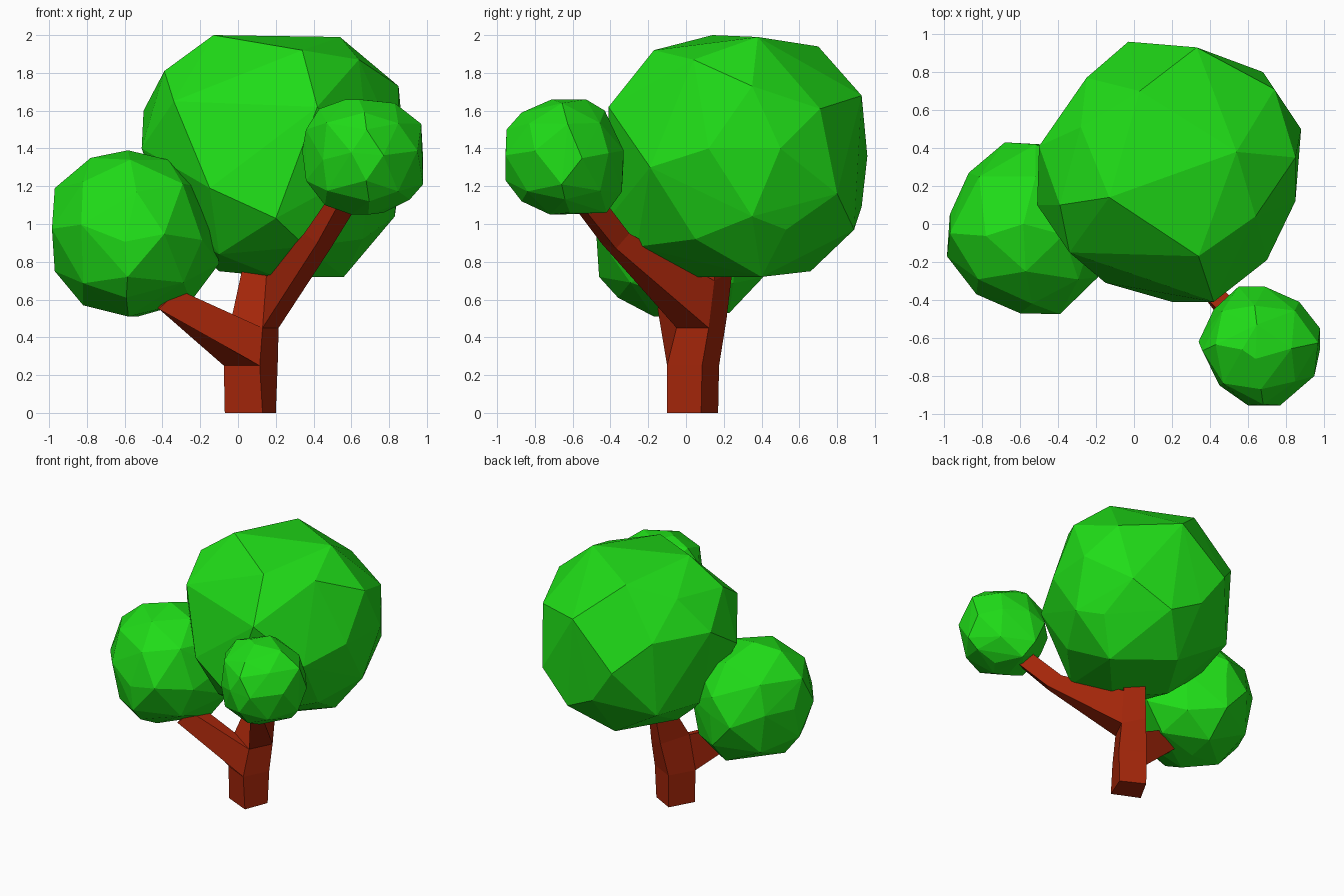
import bpy, bmesh, random
from itertools import product
from mathutils import Vector

random.seed(4)


def material(name, rgb):
    m = bpy.data.materials.new(name)
    m.diffuse_color = (*rgb, 1)
    return m


bark = material("bark", (0.37, 0.019, 0.003))
leaf = material("leaf", (0.014, 0.72, 0.009))


def finish(name, bm, mat):
    bmesh.ops.recalc_face_normals(bm, faces=bm.faces[:])
    me = bpy.data.meshes.new(name)
    bm.to_mesh(me)
    bm.free()
    me.materials.append(mat)
    ob = bpy.data.objects.new(name, me)
    bpy.context.collection.objects.link(ob)
    return ob


def limb(name, rings, cap_start=False):
    """Four-sided tapering limb lofted through corner rings."""
    bm = bmesh.new()
    vs = [[bm.verts.new(p) for p in r] for r in rings]
    for a, b in zip(vs, vs[1:]):
        for i in range(4):
            j = (i + 1) % 4
            bm.faces.new((a[i], a[j], b[j], b[i]))
    bm.faces.new(vs[-1])
    if cap_start:
        bm.faces.new(vs[0][::-1])
    return finish(name, bm, bark)


def clump(name, pts, merge):
    """Faceted leaf clump: convex hull of its corners."""
    bm = bmesh.new()
    for p in pts:
        bm.verts.new(p)
    bmesh.ops.remove_doubles(bm, verts=bm.verts[:], dist=merge)
    bmesh.ops.convex_hull(bm, input=bm.verts[:])
    loose = [v for v in bm.verts if not v.link_faces]
    bmesh.ops.delete(bm, geom=loose, context='VERTS')
    return finish(name, bm, leaf)


def outlined_clump(name, centre, radii, front, side, top, bulge):
    """Clump from its (x, z), (y, z), (x, y) outlines plus diagonal corners."""
    c, r = Vector(centre), Vector(radii)

    def near(k):
        return c[k] + random.uniform(-0.12, 0.12) * r[k]

    pts = [(x, near(1), z) for x, z in front]
    pts += [(near(0), y, z) for y, z in side]
    pts += [(x, y, near(2)) for x, y in top]
    for s in product((-1, 1), repeat=3):
        pts.append([c[k] + s[k] * r[k] * 0.577 * bulge * random.uniform(0.97, 1.03)
                    for k in range(3)])
    return clump(name, pts, 0.09 * r.x)


# Trunk and forks share corner points
A1, B1, C1, D1 = (.115, -.10, .25), (.21, .085, .25), (.03, .175, .25), (-.075, -.01, .25)
A2, B2, C2, D2 = (.13, -.05, .45), (.215, .12, .45), (.07, .215, .5), (-.03, 0, .52)
A3, B3, C3, D3 = (.15, .03, .72), (.22, .15, .70), (.10, .245, .75), (.02, .12, .75)
limb("trunk", [
    [(.13, -.10, 0), (.20, .08, 0), (.03, .17, 0), (-.07, -.01, 0)],
    [A1, B1, C1, D1], [A2, B2, C2, D2], [A3, B3, C3, D3],
    [(.15, .04, .82), (.22, .15, .82), (.10, .24, .82), (.03, .13, .82)]], True)

limb("left_branch", [
    [A1, D1, D2, A2],
    [(-.42, -.15, .55), (-.43, -.05, .56), (-.36, -.01, .67), (-.31, -.13, .65)]])

limb("right_branch", [
    [A2, B2, B3, A3],
    [(.42, -.45, .90), (.49, -.37, .87), (.42, -.30, .95), (.35, -.36, .95)],
    [(.53, -.60, 1.10), (.62, -.54, 1.08), (.59, -.46, 1.16), (.51, -.52, 1.18)]])

# Large main crown, listed from its top down
clump("main_crown", [
    (-.13, .14, 2), (.54, .38, 1.99), (.03, .70, 1.94), (.34, -.17, 1.92),
    (.64, .04, 1.87), (-.39, .10, 1.81), (-.28, .51, 1.84), (.85, .35, 1.73),
    (.33, .93, 1.68), (-.34, -.15, 1.65), (.74, .71, 1.61), (.42, -.41, 1.62),
    (-.25, .77, 1.58), (-.50, .41, 1.6), (.88, .5, 1.4), (.85, .12, 1.4),
    (-.03, .96, 1.36), (-.51, .10, 1.4), (.70, -.19, 1.3), (-.15, -.31, 1.19),
    (.68, .80, 1.16), (.16, .93, 1.09), (.83, .35, 1.04), (.20, -.41, 1.03),
    (-.36, .30, .98), (-.25, .72, 1.0), (.40, .89, .97), (.72, .53, .97),
    (.36, -.26, .88), (-.10, -.10, .84), (.66, .05, .92), (.15, .66, .75),
    (.56, .40, .72), (.20, 0, .72), (-.10, .25, .75)], 0.01)

# Two smaller crowns at the branch ends
outlined_clump(
    "left_crown", (-.55, -.02, .95), (.44, .45, .445),
    [(-.97, 1.19), (-.78, 1.35), (-.58, 1.40), (-.37, 1.34), (-.22, 1.2), (-.13, 1.0),
     (-.10, .79), (-.25, .59), (-.53, .51), (-.82, .57), (-.97, .75)],
    [(-.47, .93), (-.46, .72), (-.36, .61), (-.17, .51), (.23, .53), (.41, .72),
     (.42, 1.1), (.25, 1.31), (0, 1.39), (-.25, 1.34), (-.42, 1.17)],
    [(-.985, -.17), (-.97, .05), (-.87, .27), (-.68, .43), (-.5, .42), (-.25, .28),
     (-.13, .02), (-.19, -.28), (-.39, -.475), (-.6, -.47), (-.83, -.37)], 1.04)

outlined_clump(
    "right_crown", (.66, -.645, 1.355), (.32, .315, .305),
    [(.36, 1.5), (.43, 1.61), (.57, 1.66), (.83, 1.64), (.97, 1.53), (.98, 1.21),
     (.91, 1.13), (.77, 1.06), (.6, 1.05), (.46, 1.1), (.36, 1.23)],
    [(-.95, 1.5), (-.87, 1.59), (-.71, 1.66), (-.53, 1.66), (-.43, 1.6), (-.35, 1.42),
     (-.34, 1.17), (-.42, 1.06), (-.72, 1.05), (-.87, 1.12), (-.955, 1.23)],
    [(.34, -.62), (.42, -.45), (.55, -.33), (.69, -.33), (.87, -.41), (.98, -.55),
     (.95, -.80), (.77, -.955), (.6, -.955), (.45, -.85)], 1.04)
